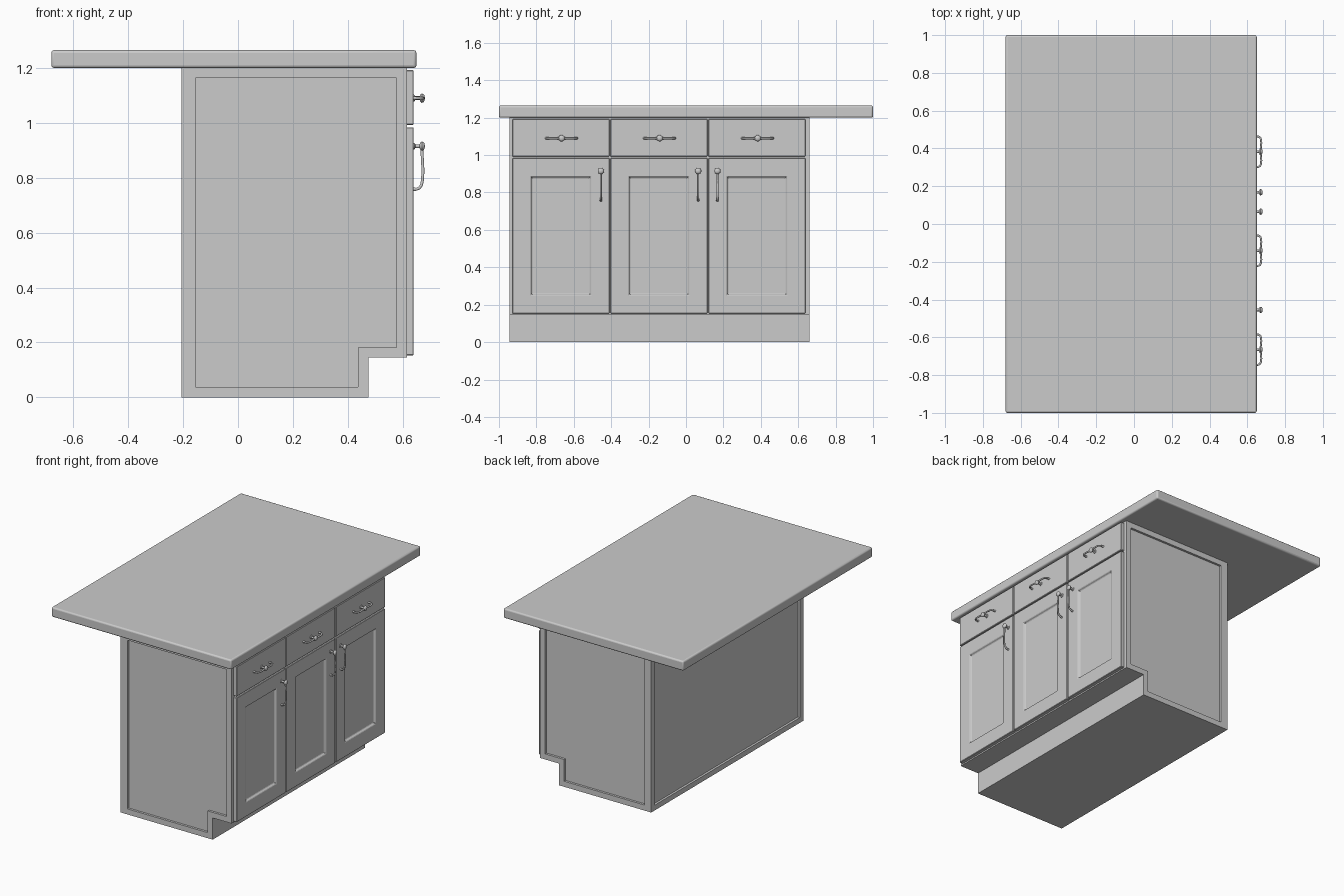
import bpy, bmesh, math
from mathutils import Vector

cube = bpy.data.objects.get("Cube")
if cube:
    bpy.data.objects.remove(cube)

grey = bpy.data.materials.new("light_grey")
grey.use_nodes = True
grey.diffuse_color = (0.6, 0.6, 0.6, 1)
grey.node_tree.nodes["Principled BSDF"].inputs["Base Color"].default_value = (0.6, 0.6, 0.6, 1)


def finish(name, bm, bevel=0, segments=1, smooth=False):
    """Turn a bmesh into a named object."""
    bmesh.ops.recalc_face_normals(bm, faces=bm.faces[:])
    mesh = bpy.data.meshes.new(name)
    bm.to_mesh(mesh)
    bm.free()
    mesh.materials.append(grey)
    obj = bpy.data.objects.new(name, mesh)
    bpy.context.collection.objects.link(obj)
    if bevel:
        mod = obj.modifiers.new("Bevel", "BEVEL")
        mod.width, mod.segments = bevel, segments
        mod.limit_method = "ANGLE"
    if smooth:
        bpy.ops.object.select_all(action="DESELECT")
        obj.select_set(True)
        bpy.context.view_layer.objects.active = obj
        bpy.ops.object.shade_smooth_by_angle(angle=math.radians(40))
    return obj


def box(low, high):
    bm = bmesh.new()
    bmesh.ops.create_cube(bm, size=1)
    for v in bm.verts:
        v.co = [a + (b - a) * (c + 0.5) for a, b, c in zip(low, high, v.co)]
    bm.normal_update()
    return bm


def facing(bm, direction):
    """Largest face turned towards a direction."""
    bm.normal_update()
    found = [f for f in bm.faces if f.normal.dot(Vector(direction)) > 0.99]
    return max(found, key=lambda f: f.calc_area())


def recess(bm, face, margin, depth, slope=0.0):
    """Frame a face and push its centre panel inwards."""
    inward = -face.normal.copy() * depth
    bmesh.ops.inset_region(bm, faces=[face], thickness=margin, use_even_offset=True)
    bmesh.ops.inset_region(bm, faces=[face], thickness=slope, use_even_offset=True)
    bmesh.ops.translate(bm, verts=face.verts[:], vec=inward)


# Countertop
finish("countertop", box((-0.68, -1, 1.2), (0.65, 1, 1.265)), 0.01, 3, True)

# Cabinet body: side profile with toe kick, framed panels on sides and back
profile = [(-0.205, 0), (0.475, 0), (0.475, 0.145), (0.615, 0.145), (0.615, 1.2), (-0.205, 1.2)]
bm = bmesh.new()
side = bm.faces.new([bm.verts.new((x, -0.945, z)) for x, z in profile])
ext = bmesh.ops.extrude_face_region(bm, geom=[side], use_keep_orig=True)
bmesh.ops.translate(bm, vec=(0, 1.605, 0), verts=[g for g in ext["geom"] if isinstance(g, bmesh.types.BMVert)])
bmesh.ops.recalc_face_normals(bm, faces=bm.faces[:])
for direction in ((0, -1, 0), (0, 1, 0)):
    panel = facing(bm, direction)
    recess(bm, panel, 0.037, 0.015)
    rim = {v for f in bm.faces for v in f.verts if -0.2 < v.co.x < -0.1}
    for v in rim:
        v.co.x = -0.155
recess(bm, facing(bm, (-1, 0, 0)), 0.035, 0.015)
finish("cabinet_body", bm)


def tube(bm, path, radius, sides=10):
    """Sweep a round section along a path, with closed ends."""
    path = [Vector(p) for p in path]
    rings = []
    for i, p in enumerate(path):
        along = (path[min(i + 1, len(path) - 1)] - path[max(i - 1, 0)]).normalized()
        flat = Vector((0, 1, 0)) if abs(along.y) < 0.1 and path[0].y == path[-1].y else Vector((0, 0, 1))
        other = along.cross(flat).normalized()
        r = radius * (1.3 if i == len(path) - 1 else 1)
        angles = [math.tau * k / sides for k in range(sides)]
        rings.append([bm.verts.new(p + (flat * math.cos(a) + other * math.sin(a)) * r) for a in angles])
    for a, b in zip(rings, rings[1:]):
        for k in range(sides):
            n = (k + 1) % sides
            bm.faces.new((a[k], a[n], b[n], b[k]))
    bm.faces.new(rings[0])
    bm.faces.new(rings[-1])


def knob(bm, y, z):
    """Turned post with a base flange and a mushroom head."""
    outline = [(0.638, 0), (0.638, 0.013), (0.643, 0.012), (0.646, 0.007), (0.662, 0.007),
               (0.665, 0.014), (0.67, 0.017), (0.676, 0.015), (0.68, 0.009), (0.681, 0)]
    verts = [bm.verts.new((x, y + r, z)) for x, r in outline]
    edges = [bm.edges.new(pair) for pair in zip(verts, verts[1:])]
    bmesh.ops.spin(bm, geom=verts + edges, cent=(0, y, z), axis=(1, 0, 0), angle=math.tau, steps=16)
    bmesh.ops.remove_doubles(bm, verts=bm.verts[:], dist=0.0001)


# Bar drop measured along the handle, paired with distance from the cabinet
arm = [(0, 0.669), (0.05, 0.672), (0.09, 0.674), (0.125, 0.672), (0.143, 0.668),
       (0.153, 0.66), (0.157, 0.65), (0.157, 0.639)]


def door_handle(name, y, z):
    bm = bmesh.new()
    knob(bm, y, z)
    tube(bm, [(x, y, z - d) for d, x in arm], 0.0055)
    finish(name, bm, smooth=True)


def drawer_handle(name, y, z):
    bm = bmesh.new()
    knob(bm, y, z)
    for s in (-1, 1):
        tube(bm, [(x, y + s * d * 0.52, z) for d, x in arm], 0.0055)
    finish(name, bm, smooth=True)


# Three bays, each with a drawer, a framed door and their handles
for bay, start, handle_y in (("right", -0.928, -0.455), ("middle", -0.404, 0.065), ("left", 0.12, 0.168)):
    end = start + 0.518
    finish(bay + "_drawer", box((0.613, start, 0.992), (0.64, end, 1.192)), 0.003)
    bm = box((0.613, start, 0.153), (0.64, end, 0.984))
    recess(bm, facing(bm, (1, 0, 0)), 0.098, 0.012, 0.007)
    finish(bay + "_door", bm, 0.003)
    drawer_handle(bay + "_drawer_handle", start + 0.263, 1.09)
    door_handle(bay + "_door_handle", handle_y, 0.915)
